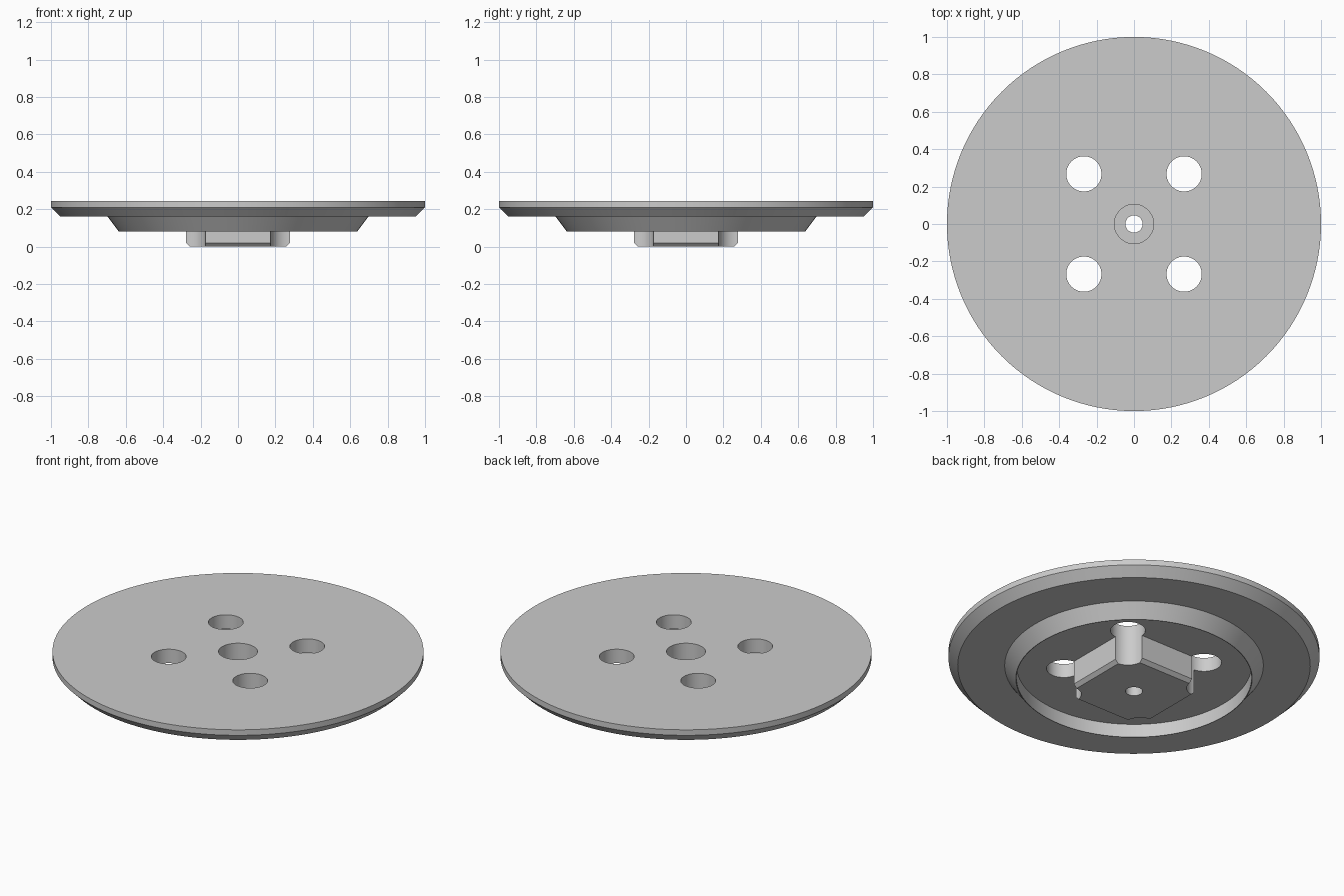
import bpy, bmesh, math
from mathutils import Matrix, Vector

cube = bpy.data.objects.get("Cube")
if cube:
    bpy.data.objects.remove(cube, do_unlink=True)

grey = bpy.data.materials.new("plain grey")
grey.use_nodes = True
colour = (0.6, 0.6, 0.6, 1)
grey.diffuse_color = colour
grey.node_tree.nodes["Principled BSDF"].inputs["Base Color"].default_value = colour


def add_object(name, bm):
    bmesh.ops.recalc_face_normals(bm, faces=bm.faces)
    mesh = bpy.data.meshes.new(name)
    bm.to_mesh(mesh)
    bm.free()
    mesh.materials.append(grey)
    obj = bpy.data.objects.new(name, mesh)
    bpy.context.collection.objects.link(obj)
    return obj


def lathe(name, profile, segments):
    """Revolve (radius, z) points; both ends of the profile lie on the axis."""
    bm = bmesh.new()
    verts = [bm.verts.new((r, 0, z)) for r, z in profile]
    edges = [bm.edges.new(pair) for pair in zip(verts, verts[1:])]
    bmesh.ops.spin(bm, geom=verts + edges, cent=(0, 0, 0), axis=(0, 0, 1),
                   angle=math.tau, steps=segments, use_merge=True)
    bmesh.ops.remove_doubles(bm, verts=bm.verts, dist=1e-4)
    # flat caps become single faces
    bmesh.ops.dissolve_limit(bm, angle_limit=0.001, verts=bm.verts, edges=bm.edges)
    return add_object(name, bm)


def cylinder(name, x, y, radius, bottom, top):
    bm = bmesh.new()
    bmesh.ops.create_cone(bm, cap_ends=True, segments=64, radius1=radius, radius2=radius,
                          depth=top - bottom,
                          matrix=Matrix.Translation((x, y, (top + bottom) / 2)))
    obj = add_object(name, bm)
    obj.hide_render = True
    return obj


def combine(target, other, operation):
    mod = target.modifiers.new(operation.lower(), "BOOLEAN")
    mod.operation, mod.object, mod.solver = operation, other, "EXACT"
    bpy.context.view_layer.objects.active = target
    bpy.ops.object.modifier_apply(modifier=mod.name)
    bpy.data.objects.remove(other, do_unlink=True)


# Round plate with chamfered rim and a tapered skirt around the recess
FLOOR, TOP = 0.16, 0.243
plate = lathe("round_plate", [
    (0, FLOOR), (0.633, FLOOR), (0.633, 0.08), (0.637, 0.08), (0.697, FLOOR),
    (0.95, FLOOR), (1, 0.21), (1, TOP), (0, TOP)], 128)

# Square hub with a chamfered lower edge
HALF, HUB_TOP = 0.277, 0.19
bm = bmesh.new()
bmesh.ops.create_cube(bm, size=1)
bmesh.ops.scale(bm, vec=(2 * HALF, 2 * HALF, HUB_TOP), verts=bm.verts)
bmesh.ops.translate(bm, vec=(0, 0, HUB_TOP / 2), verts=bm.verts)
lower = [e for e in bm.edges if all(v.co.z < 0.01 for v in e.verts)]
bmesh.ops.bevel(bm, geom=lower, offset=0.02, segments=1, affect="EDGES")
combine(plate, add_object("square_hub", bm), "UNION")

# Four through holes that also notch the hub corners
for sx in (-1, 1):
    for sy in (-1, 1):
        combine(plate, cylinder("hole_cutter", sx * 0.268, sy * 0.268, 0.094, -0.1, 0.4),
                "DIFFERENCE")

# Central counterbore and bolt hole
combine(plate, cylinder("counterbore_cutter", 0, 0, 0.105, 0.08, 0.4), "DIFFERENCE")
combine(plate, cylinder("bolt_cutter", 0, 0, 0.046, -0.1, 0.4), "DIFFERENCE")

bpy.ops.object.select_all(action="DESELECT")
plate.select_set(True)
bpy.context.view_layer.objects.active = plate
bpy.ops.object.shade_smooth_by_angle(angle=math.radians(30))
